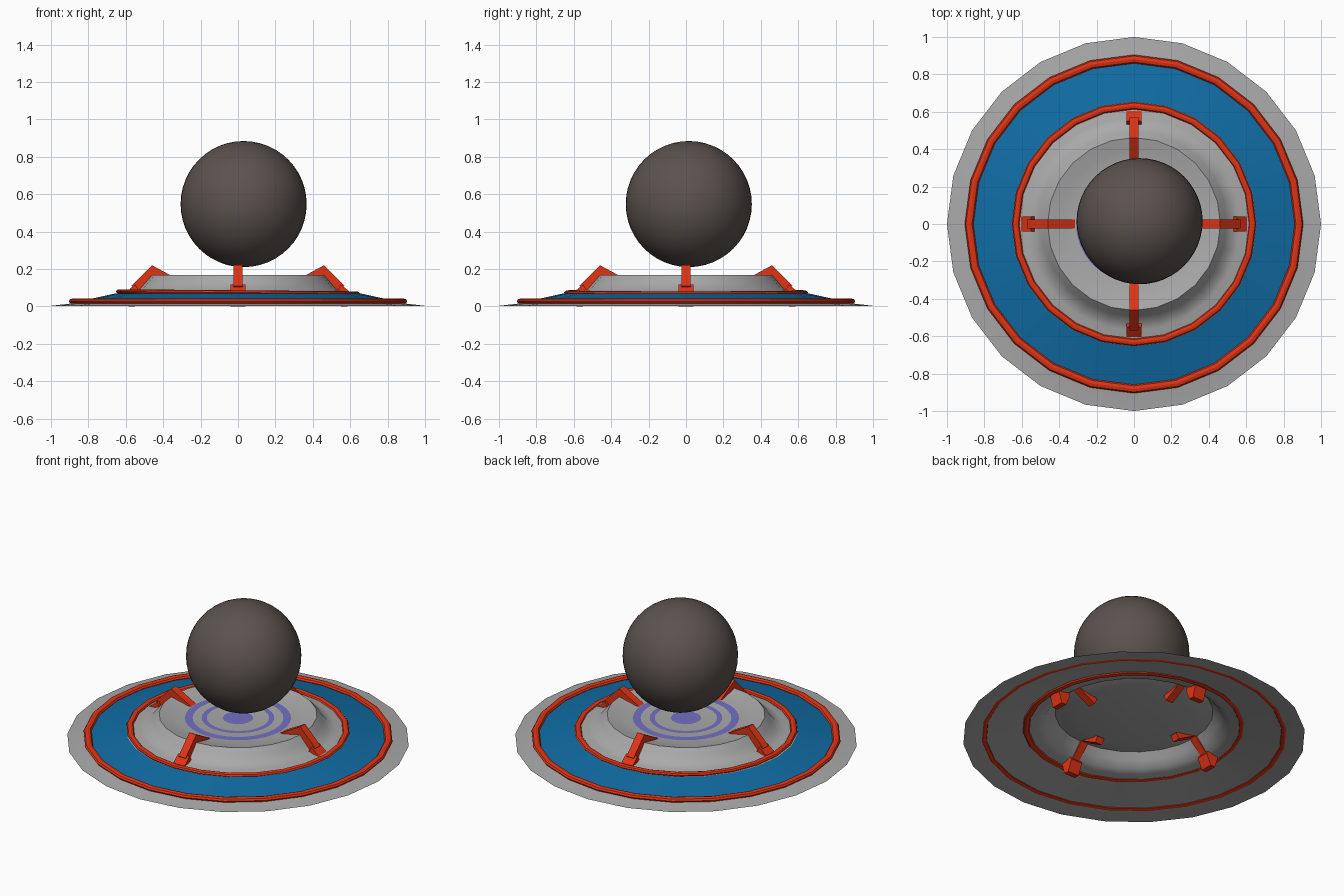
import bpy, bmesh, math

if "Cube" in bpy.data.objects:
    bpy.data.objects.remove(bpy.data.objects["Cube"], do_unlink=True)

SIDES = 24


def material(name, rgb):
    m = bpy.data.materials.new(name)
    m.use_nodes = True
    m.diffuse_color = (*rgb, 1)
    m.node_tree.nodes["Principled BSDF"].inputs["Base Color"].default_value = (*rgb, 1)
    return m


GREY = material("grey metal", (0.40, 0.40, 0.40))
BLUE = material("blue band", (0.005, 0.15, 0.37))
RED = material("orange red", (0.75, 0.034, 0.007))
BROWN = material("dark brown", (0.105, 0.085, 0.075))
PURPLE = material("purple glow", (0.17, 0.16, 0.55))


def finish(ob, name, mat, angle=None):
    ob.name = name
    ob.data.name = name
    ob.data.materials.append(mat)
    if angle is not None:
        bpy.ops.object.select_all(action="DESELECT")
        ob.select_set(True)
        bpy.context.view_layer.objects.active = ob
        bpy.ops.object.shade_smooth_by_angle(angle=math.radians(angle))
    return ob


def from_bmesh(bm, name, mat, angle=None):
    me = bpy.data.meshes.new(name)
    bm.to_mesh(me)
    bm.free()
    ob = bpy.data.objects.new(name, me)
    bpy.context.collection.objects.link(ob)
    return finish(ob, name, mat, angle)


def lathe(name, profile, mat, sides=SIDES, angle=None):
    """Revolve (radius, height) points, listed from outside to inside."""
    bm = bmesh.new()
    rings = []
    for r, z in profile:
        rings.append([bm.verts.new((r * math.cos(a), r * math.sin(a), z))
                      for a in (math.tau * i / sides for i in range(sides))])
    for outer, inner in zip(rings, rings[1:]):
        for i in range(sides):
            j = (i + 1) % sides
            bm.faces.new((outer[i], outer[j], inner[j], inner[i]))
    bmesh.ops.remove_doubles(bm, verts=bm.verts, dist=1e-5)
    return from_bmesh(bm, name, mat, angle)


def extruded(name, profile, width, turn, mat):
    """Extrude a (radius, height) outline sideways and turn it about z."""
    bm = bmesh.new()
    face = bm.faces.new([bm.verts.new((r, -width / 2, z)) for r, z in profile])
    grown = bmesh.ops.extrude_face_region(bm, geom=[face])["geom"]
    moved = [v for v in grown if isinstance(v, bmesh.types.BMVert)]
    bmesh.ops.translate(bm, verts=moved, vec=(0, width, 0))
    bmesh.ops.recalc_face_normals(bm, faces=bm.faces)
    ob = from_bmesh(bm, name, mat)
    ob.rotation_euler.z = turn
    return ob


def ring(name, radius, tube, z, flatten, tilt=0):
    bpy.ops.mesh.primitive_torus_add(major_radius=radius, minor_radius=tube,
                                     major_segments=SIDES, minor_segments=8,
                                     location=(0, 0, z))
    ob = bpy.context.object
    ob.scale.z = flatten
    ob.rotation_euler.y = math.radians(tilt)
    return finish(ob, name, RED, 30)


# Thin base plate with raised platform and shallow dish
lathe("base_plate", [(1, .003), (.88, .017), (.65, .068), (.57, .077), (.53, .09),
                     (.495, .13), (.462, .168), (.40, .154), (.34, .142), (0, .142)],
      GREY, angle=35)

# Blue band lying on the sloping plate
lathe("blue_band", [(.885, .0185), (.655, .0695)], BLUE, angle=35)

# Trim rings
ring("outer_trim_ring", .882, .023, .028, .65)
ring("inner_trim_ring", .633, .02, .074, .6, tilt=.5)

# Four bent support arms and their feet
ARM = [(.46, .22), (.30, .133), (.32, .098), (.445, .165), (.535, .075), (.57, .11)]
FOOT = [(.55, .117), (.605, .072), (.585, 0), (.55, 0), (.52, .07)]
for i, side in enumerate(("left", "back", "right", "front")):
    turn = i * math.pi / 2
    extruded(side + "_arm", ARM, .05, turn, RED)
    extruded(side + "_foot", FOOT, .08, turn, RED)

# Painted target in the dish
for name, outer, inner in (("target_outer_ring", .31, .265),
                           ("target_middle_ring", .212, .182),
                           ("target_centre", .088, 0)):
    lathe(name, [(outer, .1455), (inner, .1455)], PURPLE, sides=32)

# Floating ball
bpy.ops.mesh.primitive_uv_sphere_add(segments=48, ring_count=24, radius=.337,
                                     location=(.03, .015, .547))
finish(bpy.context.object, "ball", BROWN, 60)
